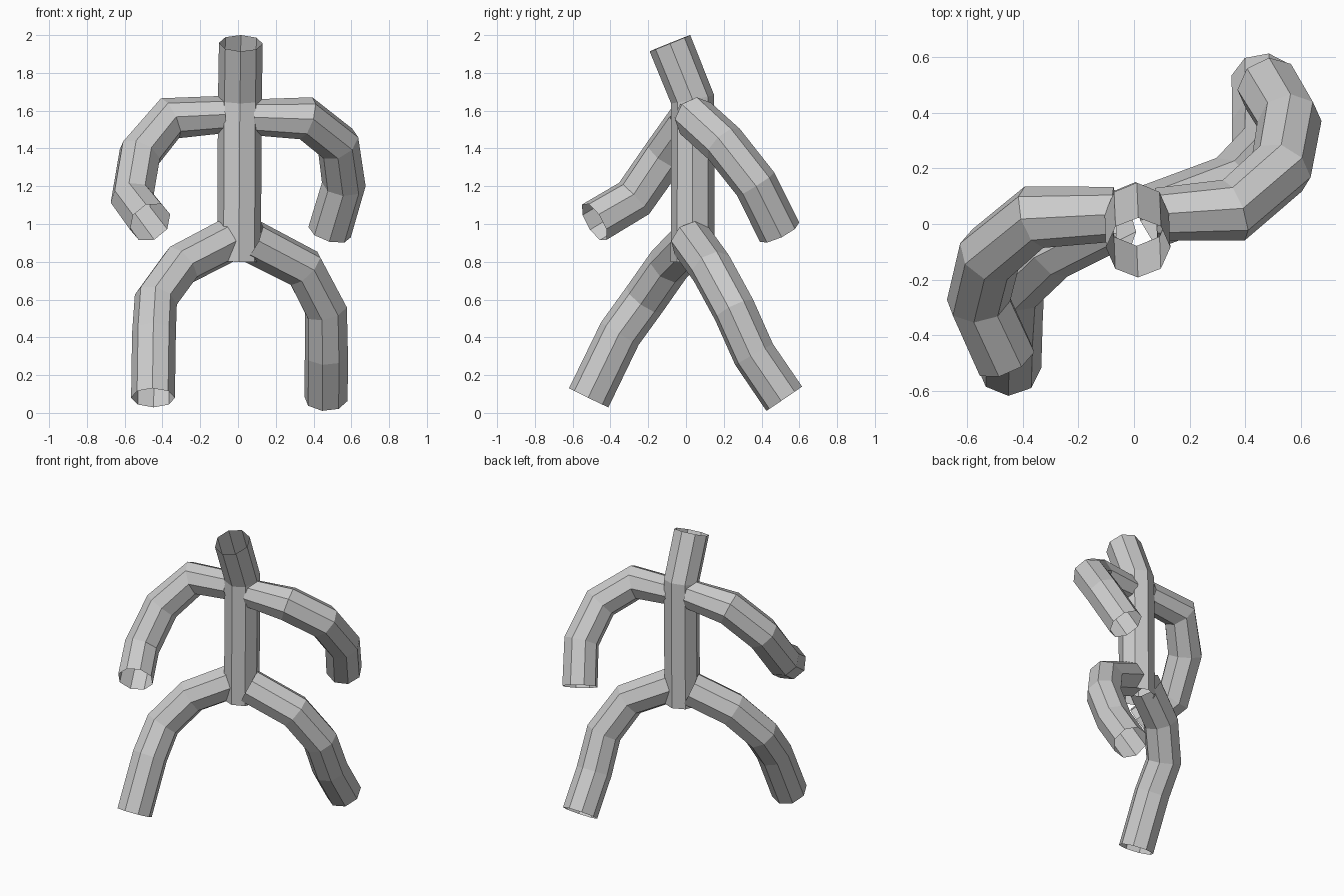
import bpy
import math

if "Cube" in bpy.data.objects:
    bpy.data.objects.remove(bpy.data.objects["Cube"])


def tube(name, points, radius=0.116, start=1.0, tilt=0.0):
    """Open-ended eight-sided tube swept along a poly path."""
    cu = bpy.data.curves.new(name, 'CURVE')
    cu.dimensions = '3D'
    cu.bevel_depth = radius
    cu.bevel_resolution = 2
    cu.use_fill_caps = False
    sp = cu.splines.new('POLY')
    sp.use_smooth = False
    sp.points.add(len(points) - 1)
    for i, (p, co) in enumerate(zip(sp.points, points)):
        p.co = (*co, 1)
        p.radius = start if i == 0 else 1.0
        p.tilt = tilt
    ob = bpy.data.objects.new(name, cu)
    bpy.context.collection.objects.link(ob)
    bpy.ops.object.select_all(action='DESELECT')
    ob.select_set(True)
    bpy.context.view_layer.objects.active = ob
    bpy.ops.object.convert(target='MESH')
    for poly in bpy.context.object.data.polygons:
        poly.use_smooth = False


# trunk with the head leaning forward
tube("torso_and_head", [(0.005, 0.035, 0.80), (0.01, 0.035, 1.66),
                        (0.015, -0.085, 1.957)])

# arms: one swings back, one swings forward
tube("back_arm", [(0.08, 0.035, 1.565), (0.36, 0.05, 1.56),
                  (0.53, 0.20, 1.425), (0.56, 0.37, 1.21),
                  (0.485, 0.495, 0.957)], start=0.82)
tube("front_arm", [(-0.07, 0.035, 1.58), (-0.36, 0.025, 1.56),
                   (-0.52, -0.11, 1.37), (-0.56, -0.275, 1.135),
                   (-0.465, -0.485, 1.01)], start=0.85)

# legs in a wide stride
tube("back_leg", [(0.07, 0.03, 0.91), (0.35, 0.135, 0.765),
                  (0.465, 0.255, 0.545), (0.468, 0.36, 0.31),
                  (0.466, 0.52, 0.075)])
tube("front_leg", [(-0.06, 0.03, 0.91), (-0.30, -0.09, 0.785),
                   (-0.435, -0.22, 0.60), (-0.445, -0.35, 0.42),
                   (-0.45, -0.515, 0.08)])
